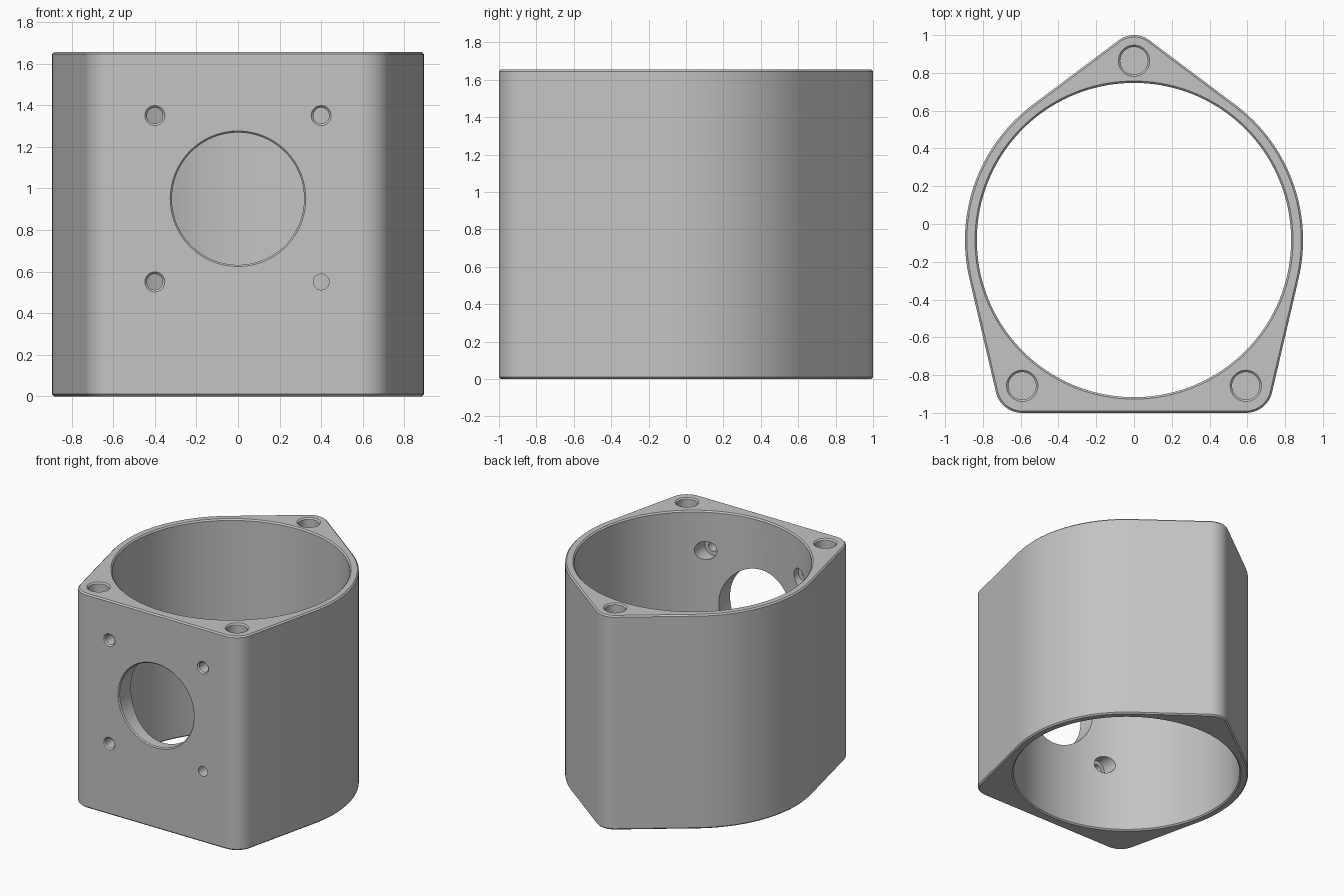
import bpy, bmesh, math
from mathutils import Vector, Matrix

cube = bpy.data.objects.get("Cube")
if cube:
    bpy.data.objects.remove(cube, do_unlink=True)

HEIGHT, BEVEL = 1.655, 0.01
BORE_Y, BORE_R = -0.085, 0.832

grey = bpy.data.materials.new("plain grey")
grey.use_nodes = True
colour = (0.55, 0.55, 0.55, 1)
grey.diffuse_color = colour
grey.node_tree.nodes["Principled BSDF"].inputs["Base Color"].default_value = colour

# Bore wall and the three corner bosses: centre x, centre y, radius
BOSSES = [(0, 0.864, 0.136), (-0.592, -0.857, 0.143), (0.592, -0.857, 0.143)]
CIRCLES = [(0, BORE_Y, 0.895)] + BOSSES


def outline(inset, steps=240):
    """Tight band around all the circles, moved inwards by inset."""
    points = []
    for i in range(steps):
        a = (i + 0.5) * math.tau / steps
        n = Vector((math.cos(a), math.sin(a)))
        x, y, r = max(CIRCLES, key=lambda c: c[0] * n.x + c[1] * n.y + c[2])
        points.append(Vector((x, y)) + n * (r - inset))
    return points


def make_object(name, rings):
    """Close a stack of equal rings into a solid."""
    bm = bmesh.new()
    loops = [[bm.verts.new(p) for p in ring] for ring in rings]
    n = len(loops[0])
    for a, b in zip(loops, loops[1:]):
        for i in range(n):
            j = (i + 1) % n
            bm.faces.new((a[i], a[j], b[j], b[i]))
    bm.faces.new(loops[0][::-1])
    bm.faces.new(loops[-1])
    bmesh.ops.recalc_face_normals(bm, faces=bm.faces)
    mesh = bpy.data.meshes.new(name)
    bm.to_mesh(mesh)
    bm.free()
    mesh.materials.append(grey)
    obj = bpy.data.objects.new(name, mesh)
    bpy.context.collection.objects.link(obj)
    return obj


def cut(target, profile, matrix, sides=48):
    """Cut a turned shape, given as (radius, distance along axis), from target."""
    rings = []
    for r, t in profile:
        angles = [i * math.tau / sides for i in range(sides)]
        rings.append([matrix @ Vector((r * math.cos(a), r * math.sin(a), t)) for a in angles])
    cutter = make_object("cutter", rings)
    cutter.hide_render = True
    mod = target.modifiers.new("cut", 'BOOLEAN')
    mod.operation = 'DIFFERENCE'
    mod.solver = 'EXACT'
    mod.object = cutter
    bpy.context.view_layer.objects.active = target
    bpy.ops.object.modifier_apply(modifier=mod.name)
    bpy.data.objects.remove(cutter, do_unlink=True)


# Housing with small bevels along the top and bottom rims
levels = [(BEVEL, 0), (0, BEVEL), (0, HEIGHT - BEVEL), (BEVEL, HEIGHT)]
housing = make_object("housing", [[(p.x, p.y, z) for p in outline(d)] for d, z in levels])

# Main bore, bevelled at both ends
wide = BORE_R + 2 * BEVEL
cut(housing, [(wide, -BEVEL), (BORE_R, BEVEL), (BORE_R, HEIGHT - BEVEL), (wide, HEIGHT + BEVEL)],
    Matrix.Translation((0, BORE_Y, 0)), 160)

# Blind screw holes in the top of the bosses
for x, y, _ in BOSSES:
    cut(housing, [(0.073, -0.4), (0.073, -BEVEL), (0.093, BEVEL)],
        Matrix.Translation((x, y, HEIGHT)))


def front(x, z):
    """Frame on the front face whose axis points out of the model."""
    return Matrix.Translation((x, -1, z)) @ Matrix.Rotation(math.pi / 2, 4, 'X')


# Round window in the front face
cut(housing, [(0.318, -0.5), (0.318, -0.008), (0.334, 0.008)], front(0, 0.95), 96)

# Four mounting holes, recessed from inside; one has a plain outer edge
for x in (-0.4, 0.4):
    for z in (0.55, 1.35):
        flare = 0.038 if x > 0 and z < 1 else 0.058
        cut(housing, [(0.07, -0.4), (0.07, -0.1), (0.038, -0.1), (0.038, -BEVEL), (flare, BEVEL)],
            front(x, z))

# Smooth curved walls, keep rims sharp
bpy.ops.object.select_all(action='DESELECT')
housing.select_set(True)
bpy.context.view_layer.objects.active = housing
bpy.ops.object.shade_smooth_by_angle(angle=math.radians(25))
